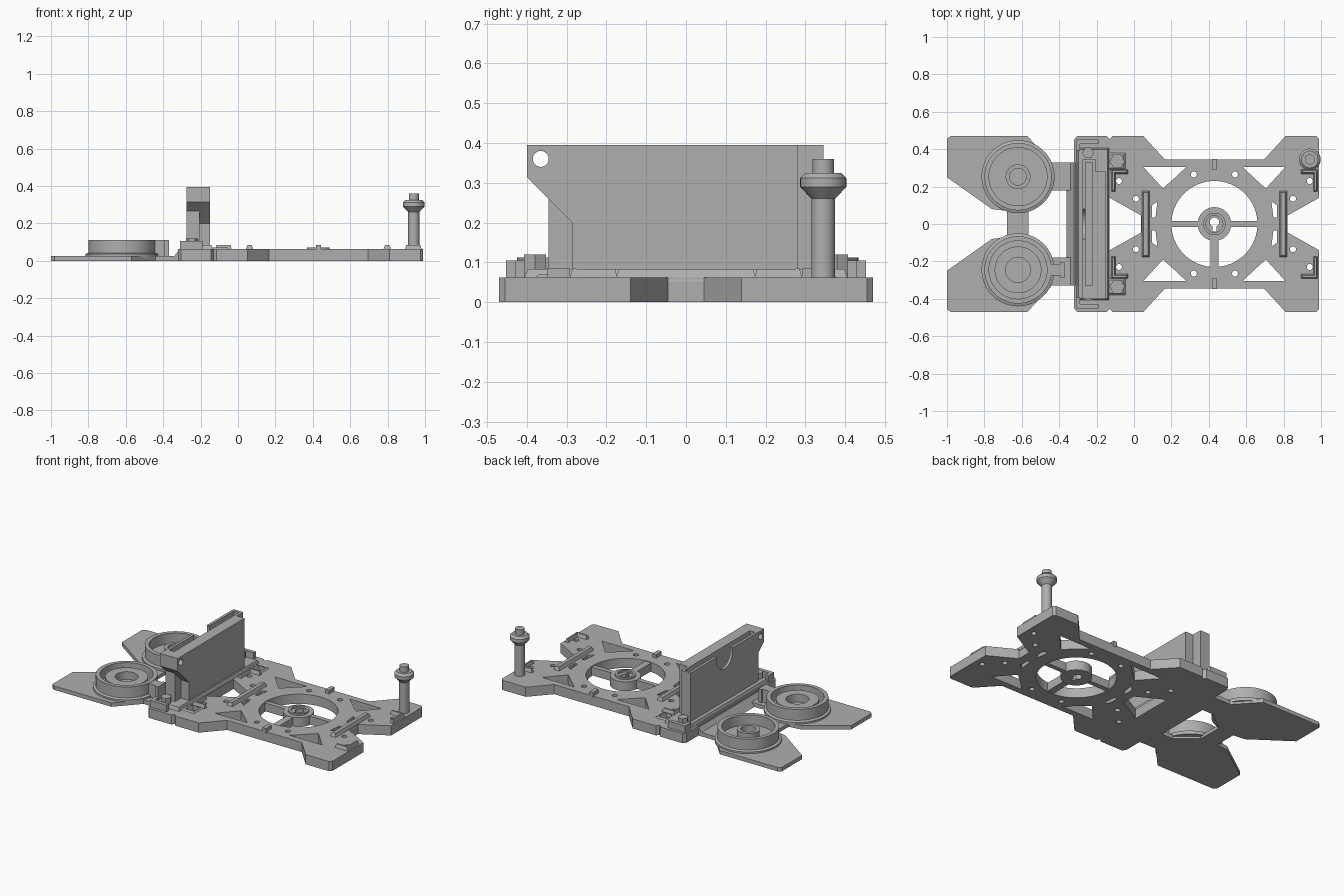
import bpy, bmesh, math
from mathutils import Matrix

if "Cube" in bpy.data.objects:
    bpy.data.objects.remove(bpy.data.objects["Cube"])

grey = bpy.data.materials.new("plain_grey")
grey.use_nodes = True
grey.diffuse_color = (0.43, 0.43, 0.43, 1)
grey.node_tree.nodes["Principled BSDF"].inputs["Base Color"].default_value = grey.diffuse_color


def circle(x, y, r, n=32, turn=0.0):
    return [(x + r * math.cos(math.tau * i / n + turn),
             y + r * math.sin(math.tau * i / n + turn)) for i in range(n)]


def rect(x0, x1, y0, y1):
    return [(x0, y0), (x1, y0), (x1, y1), (x0, y1)]


def flip(pts):
    return [(x, -y) for x, y in pts]


def finish(name, bm, smooth=False):
    bmesh.ops.recalc_face_normals(bm, faces=bm.faces)
    me = bpy.data.meshes.new(name)
    bm.to_mesh(me)
    bm.free()
    me.materials.append(grey)
    ob = bpy.data.objects.new(name, me)
    bpy.context.collection.objects.link(ob)
    if smooth:
        bpy.ops.object.select_all(action='DESELECT')
        ob.select_set(True)
        bpy.context.view_layer.objects.active = ob
        bpy.ops.object.shade_smooth_by_angle(angle=math.radians(35))
    return ob


def prism(name, outlines, lo, hi, side=False):
    """Extrude outlines along z, or (y, z) outlines along x when side is set."""
    bm = bmesh.new()
    for pts in outlines:
        place = (lambda p, h: (h, *p)) if side else (lambda p, h: (*p, h))
        low = [bm.verts.new(place(p, lo)) for p in pts]
        high = [bm.verts.new(place(p, hi)) for p in pts]
        bm.faces.new(low)
        bm.faces.new(high)
        for i in range(len(pts)):
            j = (i + 1) % len(pts)
            bm.faces.new((low[i], low[j], high[j], high[i]))
    return finish(name, bm)


def lathe(name, x, y, profile, n=64):
    bm = bmesh.new()
    vs = [bm.verts.new((r, 0, z)) for r, z in profile]
    es = [bm.edges.new(p) for p in zip(vs, vs[1:])]
    bmesh.ops.spin(bm, geom=vs + es, cent=(0, 0, 0), axis=(0, 0, 1),
                   angle=math.tau, steps=n, use_duplicate=False)
    bmesh.ops.remove_doubles(bm, verts=bm.verts, dist=1e-5)
    bmesh.ops.translate(bm, verts=bm.verts, vec=(x, y, 0))
    return finish(name, bm, True)


def ridge(name, x0, x1, y0, y1, lo, hi, inset):
    """Bar whose top is drawn in on all sides."""
    bm = bmesh.new()
    bmesh.ops.create_cube(bm, size=1)
    for v in bm.verts:
        sx, sy, top = v.co.x * 2, v.co.y * 2, v.co.z > 0
        d = inset if top else 0
        v.co = ((x0 + x1) / 2 + sx * ((x1 - x0) / 2 - d),
                (y0 + y1) / 2 + sy * ((y1 - y0) / 2 - d), hi if top else lo)
    return finish(name, bm)


def cut(ob, outlines, lo, hi, side=False):
    cutter = prism("cutter", outlines, lo, hi, side)
    cutter.hide_render = True
    mod = ob.modifiers.new("cut", 'BOOLEAN')
    mod.operation, mod.solver, mod.object = 'DIFFERENCE', 'EXACT', cutter
    bpy.context.view_layer.update()
    ob.data = bpy.data.meshes.new_from_object(ob.evaluated_get(bpy.context.evaluated_depsgraph_get()))
    ob.modifiers.clear()
    bpy.data.objects.remove(cutter)


CX, T = 0.43, 0.062     # chassis centre, chassis thickness

# chassis plate: one quarter outline reflected about its centre
quarter = [(0.39, 0.045), (0.56, 0.14), (0.56, 0.455), (0.545, 0.47),
           (0.38, 0.47), (0.265, 0.345)]
half = quarter + [(-x, y) for x, y in reversed(quarter)]
outline = half + [(x, -y) for x, y in reversed(half)]
chassis = prism("chassis_plate", [[(x + CX, y) for x, y in outline]], 0, T)
holes = [circle(CX, 0, 0.23, 64)]
for sx in (-1, 1):
    for sy in (-1, 1):
        for px, py in ((0.51, 0.23), (0.42, 0.135), (0.11, 0.265)):
            holes.append(circle(CX + sx * px, sy * py, 0.016, 16))
        holes.append([(CX + sx * px, sy * py) for px, py in
                      ((0.15, 0.305), (0.38, 0.305), (0.275, 0.19), (0.225, 0.235))])
        holes.append([(CX + sx * px, sy * py) for px, py in
                      ((0.335, 0.035), (0.335, 0.10), (0.305, 0.12), (0.315, 0.035))])
cut(chassis, holes, -0.1, 0.2)
cut(chassis, [circle(-0.09, s * 0.335, 0.04, 6) for s in (-1, 1)], 0.035, 0.2)

# wheel hub and spokes
hub = prism("hub", [circle(CX, 0, 0.09, 48)], 0, 0.06)
cut(hub, [circle(CX, 0.01, 0.025, 20)], -0.1, 0.2)
cut(hub, [rect(CX - 0.01, CX + 0.01, -0.04, 0.01)], -0.1, 0.2)
lathe("hub_ring", CX, 0, [(0.045, 0.05), (0.06, 0.05), (0.06, 0.07), (0.045, 0.07), (0.045, 0.05)], 40)
prism("spokes", [rect(CX - 0.32, CX - 0.08, -0.015, 0.015),
                 rect(CX + 0.08, CX + 0.32, -0.015, 0.015),
                 rect(CX - 0.022, CX + 0.022, -0.25, -0.08)], 0.005, 0.058)

# raised bars, corner stops and edge clips
for s, end in ((-1, "rear"), (1, "nose")):
    x = CX + s * 0.368
    ridge(end + "_cross_bar", x - 0.024, x + 0.024, -0.18, 0.18, T - 0.01, 0.083, 0.012)
    for t, hand in ((-1, "right"), (1, "left")):
        a, b = sorted((CX + s * 0.46, CX + s * 0.555))
        ridge(f"{end}_{hand}_stop", a, b, t * 0.28 - 0.015, t * 0.28 + 0.015, T - 0.01, 0.085, 0.01)
        x = CX + s * 0.54
        ridge(f"{end}_{hand}_stop_arm", x - 0.013, x + 0.013, t * 0.23 - 0.06, t * 0.23 + 0.06,
              T - 0.01, 0.083, 0.008)
for t, hand in ((-1, "right"), (1, "left")):
    prism(hand + "_edge_clip", [rect(CX - 0.013, CX + 0.013, t * 0.32 - 0.028, t * 0.32 + 0.028)],
          T - 0.01, 0.085)

# stepped body post
lathe("body_post", 0.94, 0.345, [(0, 0.05), (0.03, 0.05), (0.03, 0.26), (0.058, 0.29), (0.058, 0.312),
                                 (0.045, 0.325), (0.027, 0.325), (0.027, 0.36), (0, 0.36)], 32)

# mount base: sloped rear lip, end blocks and bolts
prism("mount_base", [[(-0.32, -0.45), (-0.305, -0.47), (-0.145, -0.47), (-0.13, -0.45),
                      (-0.13, 0.45), (-0.145, 0.47), (-0.305, 0.47), (-0.32, 0.45)]], 0, T)
lip = ridge("mount_lip", -0.36, -0.2, -0.33, 0.33, 0, T + 0.003, 0)
for v in lip.data.vertices:
    if v.co.x < -0.3 and v.co.z > 0.03:
        v.co.x = -0.31
ridge("mount_step", -0.31, -0.13, -0.41, 0.41, T - 0.01, 0.083, 0.012)
for t, hand in ((-1, "right"), (1, "left")):
    prism(hand + "_bolt", [circle(-0.245, t * 0.38, 0.032, 6)], 0.06, 0.12)
    prism(hand + "_end_wall", [rect(-0.31, -0.19, t * 0.44 - 0.012, t * 0.44 + 0.012),
                               rect(-0.31, -0.288, t * 0.41 - 0.02, t * 0.41 + 0.02)], 0.05, 0.105)
    ridge(hand + "_lug", -0.15, -0.04, t * 0.335 - 0.05, t * 0.335 + 0.05, T - 0.005, 0.07, 0.015)
    cut(bpy.data.objects[hand + "_lug"], [circle(-0.09, t * 0.335, 0.038, 6)], 0, 0.2)

# upright holder: slotted rear body plus front plate, with pierced ear
body = prism("holder_body", [[(-0.4, 0.395), (-0.4, 0.315), (-0.345, 0.265), (-0.345, 0.05),
                              (0.345, 0.05), (0.345, 0.395)]], -0.275, -0.205, True)
cut(body, [rect(-0.33, 0.33, 0.1, 0.5)], -0.258, -0.222, True)
cut(body, [[(-0.08, 0.5), (-0.08, 0.38)] +
           [(0.08 * math.cos(a), 0.37 + 0.08 * math.sin(a))
            for a in (math.pi + math.pi * i / 16 for i in range(17))] +
           [(0.08, 0.38), (0.08, 0.5)]], -0.3, -0.24, True)
plate = prism("holder_front_plate", [[(-0.4, 0.395), (-0.4, 0.315), (-0.285, 0.2), (-0.285, 0.05),
                                      (0.28, 0.05), (0.28, 0.395)]], -0.205, -0.15, True)
for part in (body, plate):
    cut(part, [circle(-0.365, 0.36, 0.02, 24)], -0.5, 0, True)

# thin tail plate: two wings joined by a bridge
wing = [(-1, 0.25), (-1, 0.455), (-0.98, 0.47), (-0.57, 0.47), (-0.44, 0.33), (-0.3, 0.33),
        (-0.3, 0.18), (-0.44, 0.18), (-0.56, 0.08), (-0.68, 0.07), (-0.76, 0.08)]
prism("left_wing", [wing], 0, 0.025)
prism("right_wing", [flip(wing)], 0, 0.025)
prism("wing_bridge", [rect(-0.68, -0.565, -0.1, 0.1)], 0, 0.022)

# round cups with a central boss
for y, hand, boss, bore in ((0.253, "left", 0.066, 0.045), (-0.245, "right", 0.125, 0.067)):
    lathe(hand + "_cup", -0.62, y, [(0, 0.015), (0.195, 0.015), (0.195, 0.036), (0.18, 0.042), (0.18, 0.112),
                                    (0.155, 0.112), (0.155, 0.045), (boss, 0.045), (boss, 0.095),
                                    (bore, 0.095), (bore, 0.045), (0, 0.045)])
prism("cup_spout", [rect(-0.45, -0.39, -0.275, -0.215), rect(-0.392, -0.37, -0.285, -0.205)], 0.02, 0.11)
